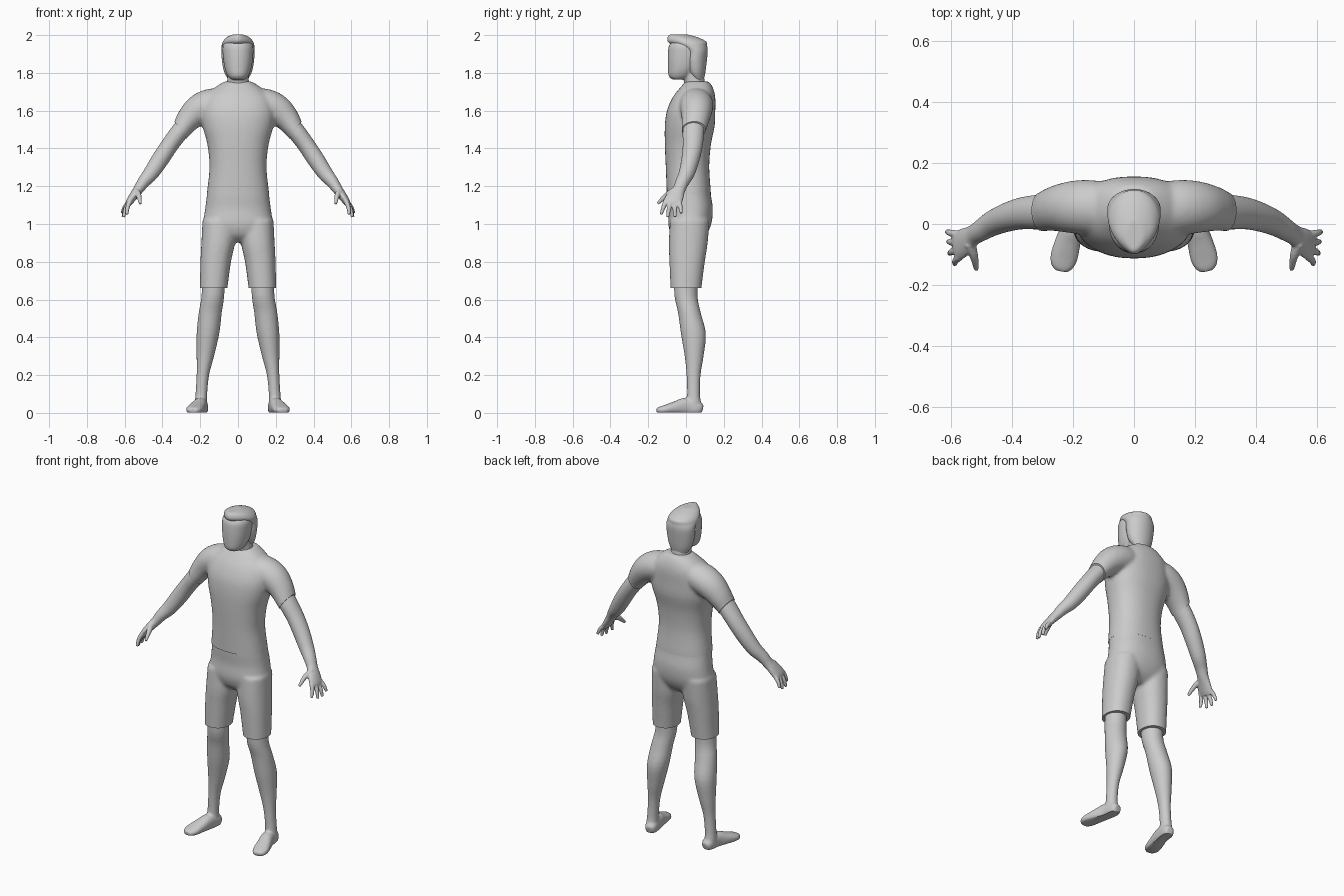
import bpy, bmesh, math
from mathutils import Vector

grey = bpy.data.materials.new("plain grey")
grey.diffuse_color = (0.6, 0.6, 0.6, 1)


def spline(rows, steps=4):
    """Catmull-Rom through rows of numbers."""
    out = []
    for i in range(len(rows) - 1):
        p0, p1 = rows[max(i - 1, 0)], rows[i]
        p2, p3 = rows[i + 1], rows[min(i + 2, len(rows) - 1)]
        for s in range(steps):
            t = s / steps
            out.append([0.5 * (2 * b + (c - a) * t + (2 * a - 5 * b + 4 * c - d) * t * t
                               + (3 * b - a - 3 * c + d) * t ** 3)
                        for a, b, c, d in zip(p0, p1, p2, p3)])
    out.append(list(rows[-1]))
    return out


def loft(bm, rows, side=1, level=False, ref=(0, 1, 0), power=2.0, taper=0.0, n=28):
    """Skin over rings (x, y, z, radius a, radius b); b runs along ref."""
    rows = spline(rows)
    pts = [Vector((r[0] * side, r[1], r[2])) for r in rows]
    rings = []
    for i, r in enumerate(rows):
        t = Vector((0, 0, 1)) if level else pts[min(i + 1, len(pts) - 1)] - pts[max(i - 1, 0)]
        t.normalize()
        b = Vector(ref)
        b = (b - t * b.dot(t)).normalized()
        a = b.cross(t)
        ring = []
        for k in range(n):
            ang = 2 * math.pi * k / n
            c, s = math.cos(ang), math.sin(ang)
            u = math.copysign(abs(c) ** (2 / power), c) * r[3]
            v = math.copysign(abs(s) ** (2 / power), s) * r[4]
            u *= 1 - taper * max(0, -s) ** 2      # narrows towards the front
            ring.append(bm.verts.new(pts[i] + a * u + b * v))
        rings.append(ring)
    for lo, hi in zip(rings, rings[1:]):
        for k in range(n):
            bm.faces.new((lo[k], lo[(k + 1) % n], hi[(k + 1) % n], hi[k]))
    bm.faces.new(rings[0])
    bm.faces.new(rings[-1])


def fuse(name, bm, voxel, smooth, cuts=()):
    """Merge overlapping lofts into one skin, then trim with planes."""
    bmesh.ops.recalc_face_normals(bm, faces=bm.faces)
    raw = bpy.data.meshes.new(name + "_raw")
    bm.to_mesh(raw)
    bm.free()
    ob = bpy.data.objects.new(name, raw)
    bpy.context.collection.objects.link(ob)
    m = ob.modifiers.new("fuse", 'REMESH')
    m.mode, m.voxel_size = 'VOXEL', voxel
    m = ob.modifiers.new("relax", 'SMOOTH')
    m.factor, m.iterations = 0.5, smooth
    dg = bpy.context.evaluated_depsgraph_get()
    me = bpy.data.meshes.new_from_object(ob.evaluated_get(dg))
    ob.modifiers.clear()
    ob.data = me
    bm = bmesh.new()
    bm.from_mesh(me)
    for co, no, test in cuts:
        faces = [f for f in bm.faces if test(f.calc_center_median())]
        geom = list({v for f in faces for v in f.verts}) + \
            list({e for f in faces for e in f.edges}) + faces
        bmesh.ops.bisect_plane(bm, geom=geom, plane_co=co, plane_no=no, clear_outer=True)
        bmesh.ops.holes_fill(bm, edges=[e for e in bm.edges if e.is_boundary], sides=0)
    bmesh.ops.recalc_face_normals(bm, faces=bm.faces)
    bm.to_mesh(me)
    bm.free()
    me.materials.clear()
    me.materials.append(grey)
    bpy.ops.object.select_all(action='DESELECT')
    ob.select_set(True)
    bpy.context.view_layer.objects.active = ob
    bpy.ops.object.shade_smooth_by_angle(angle=math.radians(45))
    return ob


def everywhere(c):
    return True


# Shirt: torso with two sleeves
bm = bmesh.new()
loft(bm, [(0, .015, 1.10, .168, .115), (0, .015, 1.16, .165, .117), (0, .008, 1.30, .151, .115),
          (0, .01, 1.42, .162, .122), (0, .02, 1.52, .188, .132), (0, .027, 1.60, .195, .128),
          (0, .042, 1.67, .175, .113), (0, .055, 1.72, .125, .088), (0, .06, 1.755, .072, .062)],
     level=True, power=2.3, n=40)
for s in (1, -1):
    loft(bm, [(.08, .05, 1.645, .075, .085), (.15, .055, 1.632, .083, .09), (.21, .055, 1.603, .08, .085),
              (.26, .05, 1.555, .067, .074), (.303, .04, 1.495, .052, .064), (.35, .04, 1.43, .048, .06)], s)
cuts = [((0, 0, 1.16), (0, 0, -1), everywhere)]
for s in (1, -1):
    cuts.append(((s * .303, .04, 1.495), (s * .82, 0, -.57),
                 lambda c, s=s: c.x * s > .215 and c.z > 1.38))
fuse("shirt", bm, .010, 6, cuts)

# Shorts: hips with two legs
bm = bmesh.new()
loft(bm, [(0, .018, 1.22, .158, .11), (0, .018, 1.16, .164, .113), (0, .026, 1.08, .174, .116),
          (0, .02, 1.0, .183, .114), (0, .015, .94, .16, .09), (0, .015, .905, .08, .05)],
     level=True, power=2.3, n=40)
for s in (1, -1):
    loft(bm, [(.098, .02, 1.02, .09, .105), (.105, .012, .9, .089, .103), (.118, .006, .8, .081, .094),
              (.129, 0, .66, .073, .082), (.133, 0, .6, .07, .08)], s, level=True, power=2.2)
fuse("shorts", bm, .010, 6, [((0, 0, .66), (0, 0, -1), everywhere),
                             ((0, 0, 1.165), (0, 0, 1), everywhere)])

for s, label in ((1, "left"), (-1, "right")):
    # Leg and foot
    bm = bmesh.new()
    loft(bm, [(.128, 0, .75, .06, .065), (.133, .0, .62, .06, .061), (.147, .018, .53, .061, .06),
              (.159, .039, .42, .060, .066), (.173, .043, .3, .046, .05), (.186, .04, .2, .033, .037),
              (.194, .04, .1, .031, .034), (.196, .04, .05, .033, .04), (.196, .04, .01, .033, .04)],
         s, level=True)
    loft(bm, [(.188, .088, .02, .02, .02), (.191, .065, .025, .036, .034), (.2, .0, .034, .046, .036),
              (.217, -.06, .026, .034, .042), (.23, -.11, .018, .024, .045), (.236, -.14, .014, .018, .036),
              (.239, -.155, .012, .012, .02)], s, ref=(1, 0, 0), power=2.4)
    fuse(label + "_leg", bm, .006, 5, [((0, 0, .002), (0, 0, -1), everywhere)])

    # Arm, palm, fingers and thumb
    bm = bmesh.new()
    loft(bm, [(.22, .05, 1.60, .045, .05), (.30, .04, 1.50, .048, .057), (.36, .036, 1.42, .046, .053),
              (.41, .024, 1.345, .046, .048), (.46, .004, 1.27, .041, .042), (.50, -.02, 1.222, .033, .036),
              (.527, -.037, 1.183, .027, .034), (.552, -.056, 1.15, .023, .045),
              (.574, -.07, 1.118, .019, .049), (.584, -.075, 1.10, .014, .045)], s)
    for base, tip in (((.578, -.034, 1.115), (.614, -.025, 1.057)), ((.58, -.06, 1.11), (.609, -.058, 1.037)),
                      ((.58, -.086, 1.11), (.605, -.097, 1.036)), ((.572, -.108, 1.12), (.588, -.132, 1.05))):
        mid = [(p + q) / 2 + d for p, q, d in zip(base, tip, (.005, 0, .002))]
        loft(bm, [(*base, .013, .013), (*mid, .0115, .0115), (*tip, .008, .008)], s, n=12)
    loft(bm, [(.54, -.06, 1.175, .018, .022), (.525, -.105, 1.15, .014, .015),
              (.517, -.15, 1.108, .008, .008)], s, n=12)
    fuse(label + "_arm", bm, .004, 4)

# Head and neck
bm = bmesh.new()
loft(bm, [(0, -.04, 1.765, .036, .034), (0, -.03, 1.785, .055, .062), (0, -.014, 1.83, .072, .082),
          (0, -.004, 1.90, .081, .092), (0, 0, 1.95, .078, .088), (0, .005, 1.985, .045, .055)],
     level=True, power=2.1)
loft(bm, [(0, .055, 1.66, .085, .075), (0, .053, 1.72, .07, .062), (0, .045, 1.75, .058, .055),
          (0, .035, 1.84, .056, .055)], level=True)
fuse("head", bm, .006, 5)

# Hair cap with a raised, narrowing front
bm = bmesh.new()
loft(bm, [(0, .066, 1.755, .045, .026), (0, .052, 1.80, .072, .05), (0, .047, 1.86, .085, .063),
          (0, .047, 1.915, .088, .068), (0, .022, 1.945, .087, .09), (0, .006, 1.965, .081, .103),
          (0, -.016, 1.987, .062, .082), (0, -.04, 2.003, .03, .05)], level=True, taper=.35, n=40)
fuse("hair", bm, .006, 3)
